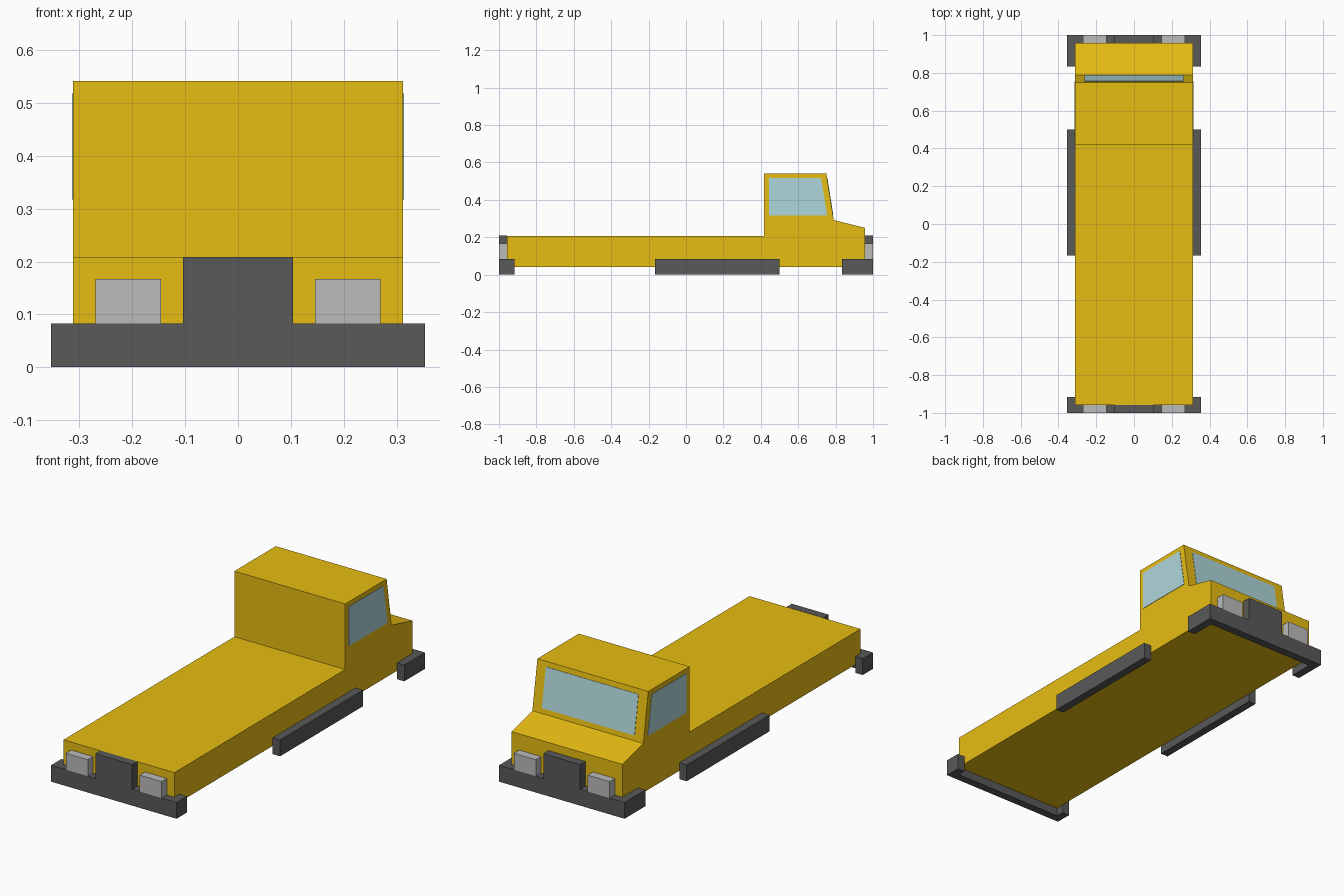
import bpy
import bmesh
from mathutils import Vector

if "Cube" in bpy.data.objects:
    bpy.data.objects.remove(bpy.data.objects["Cube"])


def material(name, color):
    mat = bpy.data.materials.new(name)
    mat.diffuse_color = (*color, 1)
    mat.use_nodes = True
    mat.node_tree.nodes["Principled BSDF"].inputs["Base Color"].default_value = mat.diffuse_color
    return mat


YELLOW = material("yellow_paint", (0.80, 0.51, 0.006))
DARK = material("dark_trim", (0.10, 0.10, 0.10))
LIGHT = material("lamp_grey", (0.50, 0.50, 0.50))
GLASS = material("window_glass", (0.43, 0.68, 0.71))


def prism(name, points, sweep, mat):
    """Extrude a flat 3D outline along the sweep vector."""
    bm = bmesh.new()
    face = bm.faces.new([bm.verts.new(p) for p in points])
    result = bmesh.ops.extrude_face_region(bm, geom=[face])
    moved = [v for v in result["geom"] if isinstance(v, bmesh.types.BMVert)]
    bmesh.ops.translate(bm, verts=moved, vec=Vector(sweep))
    bmesh.ops.recalc_face_normals(bm, faces=bm.faces)
    mesh = bpy.data.meshes.new(name)
    bm.to_mesh(mesh)
    bm.free()
    obj = bpy.data.objects.new(name, mesh)
    bpy.context.collection.objects.link(obj)
    mesh.materials.append(mat)
    return obj


def box(name, x, y, z, mat):
    corners = [(x[0], y[0], z[0]), (x[1], y[0], z[0]), (x[1], y[1], z[0]), (x[0], y[1], z[0])]
    return prism(name, corners, (0, 0, z[1] - z[0]), mat)


HALF, OUTER = 0.3125, 0.354      # body and trim half widths
END = 0.958                      # body half length
STEP = 0.083                     # top of the low trim

# Body, flat bed and cab in one side profile
profile = [(-END, 0.042), (END, 0.042), (END, 0.25), (0.79, 0.292),
           (0.75, 0.542), (0.417, 0.542), (0.417, 0.208), (-END, 0.208)]
prism("body", [(-HALF, y, z) for y, z in profile], (2 * HALF, 0, 0), YELLOW)

# Bumpers wrapping both ends, with centre blocks and lamps
for label, s, arm in (("front", -1, 0.917), ("rear", 1, 0.833)):
    outline = [(-OUTER, 1), (OUTER, 1), (OUTER, arm), (HALF, arm),
               (HALF, END), (-HALF, END), (-HALF, arm), (-OUTER, arm)]
    prism(f"{label}_bumper", [(x, s * y, 0) for x, y in outline], (0, 0, STEP), DARK)
    depth = sorted((s * END, s))
    box(f"{label}_bumper_block", (-0.104, 0.104), depth, (STEP, 0.209), DARK)
    for side, k in (("left", -1), ("right", 1)):
        box(f"{label}_lamp_{side}", sorted((k * 0.146, k * 0.27)), depth, (STEP, 0.167), LIGHT)

# Side skirts and side windows
window = [(0.445, 0.317), (0.755, 0.317), (0.722, 0.518), (0.445, 0.518)]
for side, k in (("left", -1), ("right", 1)):
    box(f"side_skirt_{side}", sorted((k * HALF, k * OUTER)), (-0.167, 0.5), (0, STEP), DARK)
    prism(f"side_window_{side}", [(k * (HALF - 0.002), y, z) for y, z in window],
          (k * 0.004, 0, 0), GLASS)


# Windscreen lying on the sloped cab face
def slope_y(z):
    return 0.79 - 0.04 * (z - 0.292) / 0.25


low, high = 0.318, 0.516
screen = [(x, slope_y(z) - 0.002, z)
          for x, z in ((-0.261, low), (0.261, low), (0.261, high), (-0.261, high))]
prism("windscreen", screen, (0, 0.004, 0), GLASS)
